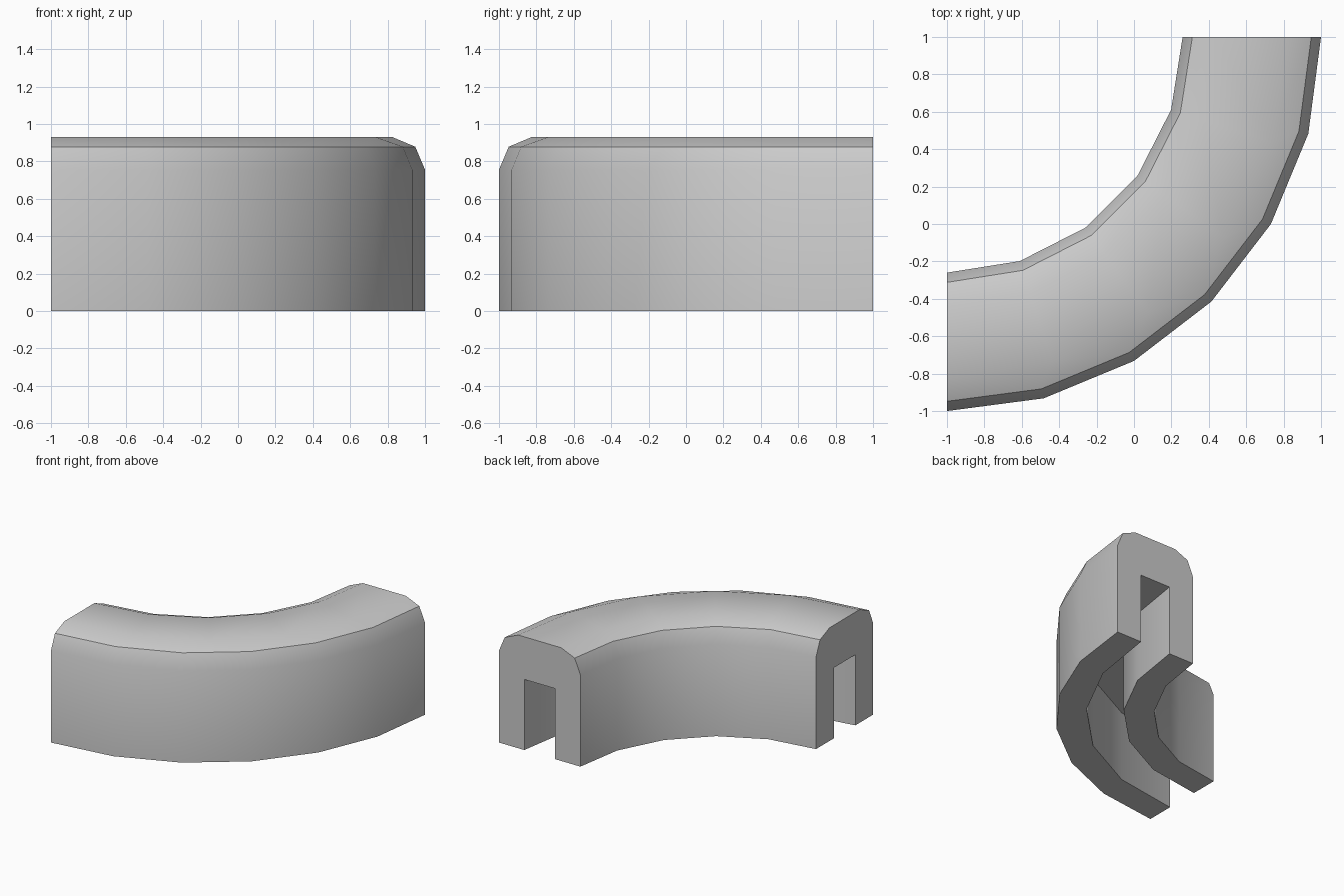
import bpy
import bmesh
from math import sin, cos, pi

cube = bpy.data.objects.get("Cube")
if cube:
    bpy.data.objects.remove(cube, do_unlink=True)

grey = bpy.data.materials.new("light grey")
grey.use_nodes = True
colour = (0.6, 0.6, 0.6, 1)
grey.diffuse_color = colour
grey.node_tree.nodes["Principled BSDF"].inputs["Base Color"].default_value = colour

# Sizes of the U-shaped section, as radii from the bend centre
INNER, OUTER, TOP = 1.26, 2.0, 0.93
ROUND, NICK = 0.175, 0.052
SLOT_IN, SLOT_OUT, SLOT_TOP = 1.49, 1.77, 0.58
FINE, COARSE = 6, 5

# Closed section: radius, height, number of steps around the bend
section = [
    (OUTER, 0, FINE),
    (OUTER, TOP - ROUND, FINE),
    (OUTER - NICK, TOP - NICK, FINE),
    (OUTER - ROUND, TOP, COARSE),
    (INNER + ROUND, TOP, COARSE),
    (INNER + NICK, TOP - NICK, COARSE),
    (INNER, TOP - ROUND, COARSE),
    (INNER, 0, COARSE),
    (SLOT_IN, 0, COARSE),
    (SLOT_IN, SLOT_TOP, COARSE),
    (SLOT_OUT, SLOT_TOP, COARSE),
    (SLOT_OUT, 0, COARSE),
]


def arc(bm, radius, height, steps):
    """Quarter circle of vertices around the bend centre."""
    angles = [pi / 2 * i / steps for i in range(steps + 1)]
    return [bm.verts.new((radius * sin(a) - 1, 1 - radius * cos(a), height))
            for a in angles]


def bridge(bm, a, b):
    """Join two arcs with quads, or with triangles if their steps differ."""
    na, nb = len(a) - 1, len(b) - 1
    if na == nb:
        for i in range(na):
            bm.faces.new((a[i], a[i + 1], b[i + 1], b[i]))
        return
    i = j = 0
    while i < na or j < nb:
        if j == nb or (i < na and (i + 1) / na <= (j + 1) / nb):
            bm.faces.new((a[i], a[i + 1], b[j]))
            i += 1
        else:
            bm.faces.new((a[i], b[j + 1], b[j]))
            j += 1


# Sweep the section around the bend and close both ends
bm = bmesh.new()
arcs = [arc(bm, *point) for point in section]
for k, ring in enumerate(arcs):
    bridge(bm, ring, arcs[(k + 1) % len(arcs)])
bm.faces.new([ring[0] for ring in arcs])
bm.faces.new([ring[-1] for ring in arcs])
bmesh.ops.recalc_face_normals(bm, faces=bm.faces[:])

mesh = bpy.data.meshes.new("curved_channel")
bm.to_mesh(mesh)
bm.free()
mesh.materials.append(grey)
channel = bpy.data.objects.new("curved_channel", mesh)
bpy.context.collection.objects.link(channel)

# Soft shading that keeps the sharp edges
bpy.ops.object.select_all(action='DESELECT')
channel.select_set(True)
bpy.context.view_layer.objects.active = channel
bpy.ops.object.shade_smooth_by_angle(angle=pi / 6)
